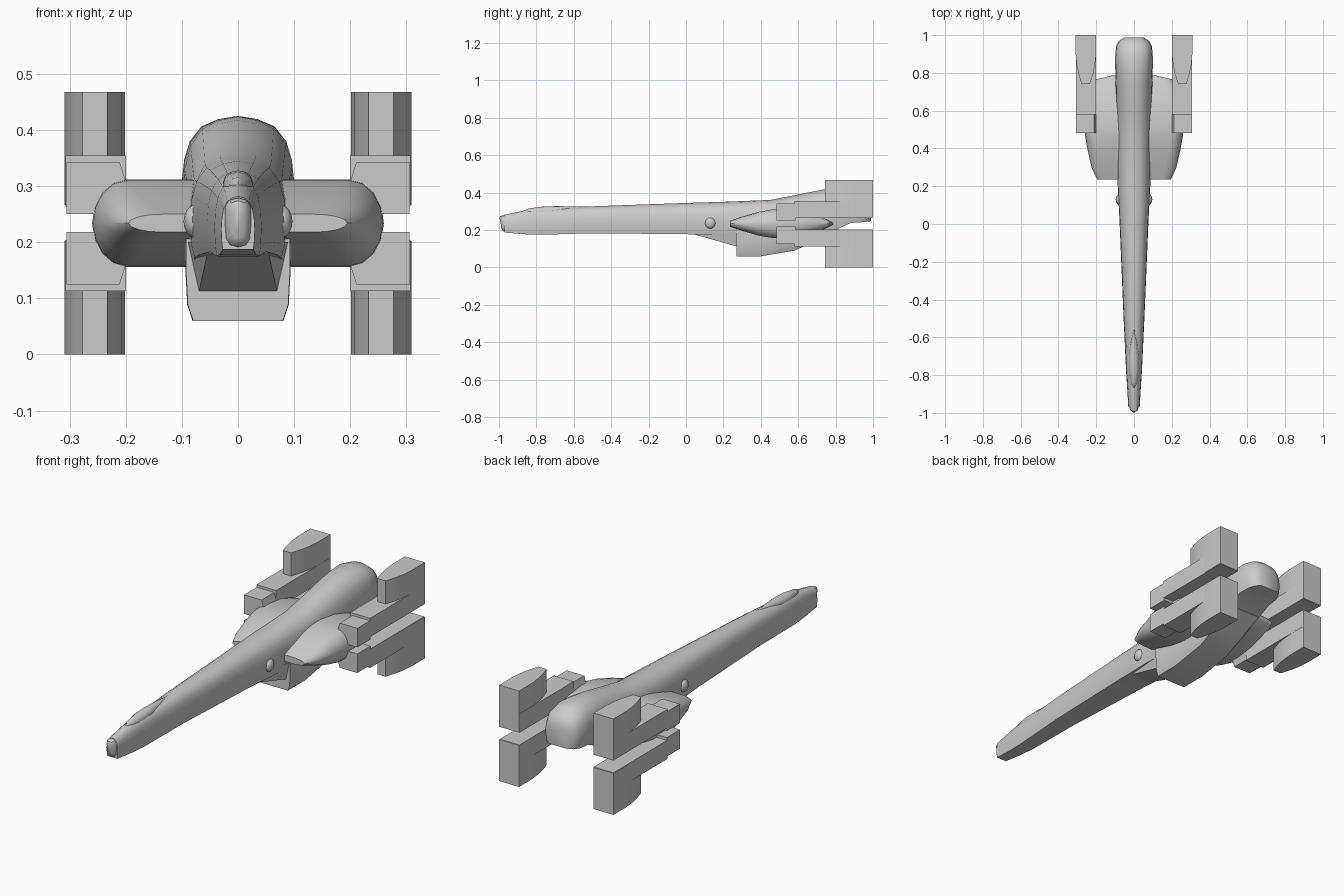
import bpy, bmesh
from math import sin, cos, pi, radians

if "Cube" in bpy.data.objects:
    bpy.data.objects.remove(bpy.data.objects["Cube"])


def finish(name, bm, smooth=None):
    """Turn a bmesh into a named object, optionally smooth by angle."""
    bmesh.ops.recalc_face_normals(bm, faces=bm.faces)
    me = bpy.data.meshes.new(name)
    bm.to_mesh(me)
    bm.free()
    ob = bpy.data.objects.new(name, me)
    bpy.context.collection.objects.link(ob)
    if smooth:
        bpy.ops.object.select_all(action='DESELECT')
        ob.select_set(True)
        bpy.context.view_layer.objects.active = ob
        bpy.ops.object.shade_smooth_by_angle(angle=radians(smooth))
    return ob


def loft(name, rings, smooth=None):
    """Skin a list of closed rings of points and cap both ends."""
    bm = bmesh.new()
    loops = [[bm.verts.new(p) for p in ring] for ring in rings]
    n = len(rings[0])
    for a, b in zip(loops, loops[1:]):
        for i in range(n):
            j = (i + 1) % n
            bm.faces.new((a[i], a[j], b[j], b[i]))
    bm.faces.new(loops[0])
    bm.faces.new(loops[-1][::-1])
    return finish(name, bm, smooth)


def sym_ring(half, y):
    """Mirror a half section (top to bottom, x >= 0) into a full ring at y."""
    left = [(-x, z) for x, z in reversed(half) if x > 1e-6]
    return [(x, y, z) for x, z in half + left]


# Fuselage: y, half width, top, bottom
stations = [(-0.97, 0.030, 0.282, 0.187), (-0.87, 0.036, 0.303, 0.178),
            (-0.78, 0.042, 0.312, 0.175), (-0.50, 0.055, 0.327, 0.183),
            (0.00, 0.076, 0.345, 0.178), (0.20, 0.086, 0.351, 0.172),
            (0.45, 0.091, 0.361, 0.155), (0.60, 0.094, 0.390, 0.155),
            (0.74, 0.097, 0.418, 0.180), (0.80, 0.099, 0.424, 0.200),
            (0.88, 0.100, 0.425, 0.238), (0.94, 0.095, 0.410, 0.242),
            (0.97, 0.080, 0.388, 0.245), (0.988, 0.050, 0.360, 0.248)]


def hull_ring(y, w, t, b):
    h = t - b
    drop = 0.10 * h
    return sym_ring([(0, t), (0.35 * w, t - 0.3 * drop), (0.65 * w, t - drop),
                     (0.86 * w, t - 0.24 * h), (0.96 * w, t - 0.42 * h),
                     (w, b + 0.38 * h), (0.96 * w, b + 0.12 * h),
                     (0.90 * w, b)], y)


loft("fuselage", [hull_ring(*s) for s in stations], 35)

# Blunt nose tip, raked back towards the bottom
tip = []
for y, w, t, b in [(-0.955, 0.024, 0.280, 0.188), (-0.980, 0.023, 0.279, 0.188),
                   (-0.994, 0.017, 0.274, 0.194), (-1.0, 0.008, 0.266, 0.204)]:
    ring = sym_ring([(0, t), (0.7 * w, t - 0.004), (w, t - 0.016),
                     (w, b + 0.016), (0.7 * w, b + 0.004), (0, b)], y)
    tip.append([(x, yy + max(0, 0.28 - z) * 0.2, z) for x, yy, z in ring])
loft("nose_tip", tip, 40)

# Cockpit canopy
canopy = []
for y, w, t in [(-0.875, 0.004, 0.302), (-0.84, 0.018, 0.316), (-0.77, 0.027, 0.325),
                (-0.70, 0.027, 0.328), (-0.62, 0.018, 0.327), (-0.54, 0.004, 0.325)]:
    canopy.append(sym_ring([(0, t), (0.5 * w, t - 0.003), (0.85 * w, t - 0.011),
                            (w, t - 0.022), (w, 0.285)], y))
loft("canopy", canopy, 40)

# Belly ramp and ventral housing
loft("belly_ramp", [sym_ring([(0.060, 0.20), (0.055, 0.178)], 0.04),
                    sym_ring([(0.090, 0.20), (0.070, 0.110)], 0.28)])
housing = [(0.27, 0.093, 0.080, 0.060), (0.40, 0.094, 0.081, 0.060),
           (0.58, 0.094, 0.080, 0.090), (0.70, 0.094, 0.080, 0.145),
           (0.81, 0.092, 0.080, 0.203)]
loft("belly_housing",
     [sym_ring([(w, 0.24), (w, max(0.155, b + 0.02)),
                (0.5 * (w + wb) + 0.003, b + 0.3 * (max(0.155, b + 0.02) - b)),
                (wb, b)], y) for y, w, wb, b in housing], 25)

# Wing body with rounded ends: y, half width, half height
MID = 0.234
wing = []
for y, w, h in [(0.235, 0.195, 0.016), (0.30, 0.225, 0.038), (0.39, 0.245, 0.064),
                (0.46, 0.258, 0.076), (0.52, 0.260, 0.078), (0.62, 0.255, 0.068),
                (0.70, 0.235, 0.045), (0.765, 0.205, 0.018), (0.785, 0.12, 0.006)]:
    arc = [pi / 2 - pi * i / 8 for i in range(9)]
    wing.append(sym_ring([(w - 0.06 + 0.06 * cos(a), MID + h * sin(a))
                          for a in arc], y))
loft("wing_body", wing, 35)

# Four engine pods with tall fins, mirrored left/right and up/down
fin_plan = [(0.742, 0.022), (0.77, 0.031), (0.80, 0.040), (0.84, 0.048),
            (0.90, 0.054), (1.0, 0.054)]
for sx, side in ((1, "right"), (-1, "left")):
    for sz, level in ((1, "upper"), (-1, "lower")):
        def place(x, y, z):
            return (sx * x, y, MID + sz * (z - MID))

        # Front block with a chamfered inner top corner
        section = [(0.306, 0.250), (0.306, 0.343), (0.211, 0.343),
                   (0.201, 0.312), (0.201, 0.250)]
        loft(f"{level}_{side}_pod_nose",
             [[place(x, y, z) for x, z in section] for y in (0.483, 0.585)])
        # Main pod block
        section = [(0.307, 0.264), (0.307, 0.355), (0.200, 0.355), (0.200, 0.264)]
        loft(f"{level}_{side}_pod_body",
             [[place(x, y, z) for x, z in section] for y in (0.58, 0.998)])
        # Fin with a rounded leading edge
        plan = ([(0.255 + d, y) for y, d in fin_plan]
                + [(0.255 - d, y) for y, d in reversed(fin_plan)])
        loft(f"{level}_{side}_fin",
             [[place(x, y, z) for x, y in plan] for z in (0.266, 0.468)], 30)

    # Small side blister
    bm = bmesh.new()
    bmesh.ops.create_uvsphere(bm, u_segments=12, v_segments=8, radius=0.03)
    for v in bm.verts:
        v.co = (sx * 0.076 + v.co.x * 0.7, 0.13 + v.co.y, 0.237 + v.co.z)
    finish(f"{side}_blister", bm, 40)
